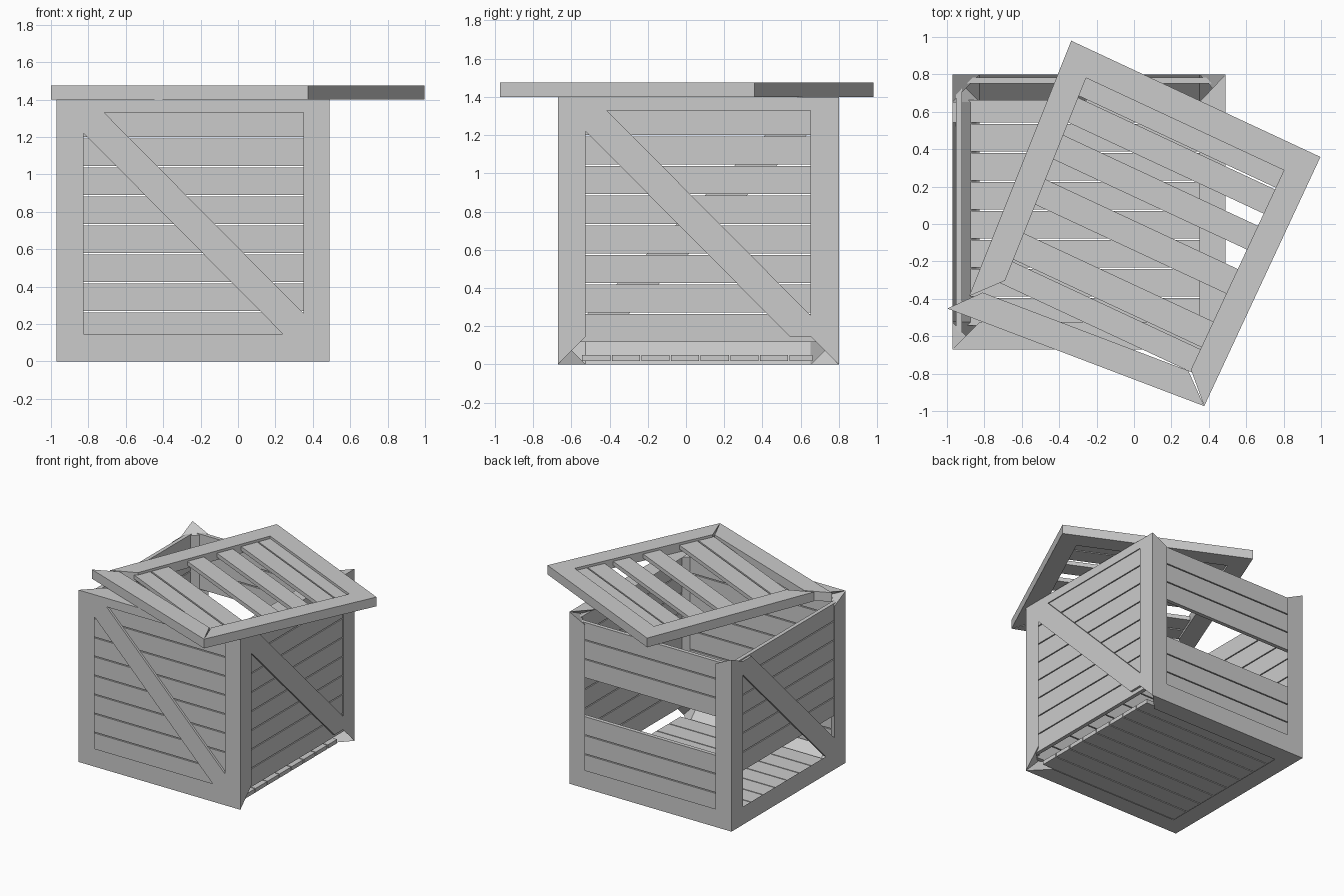
import bpy, bmesh, math
from mathutils import Vector, Matrix

if "Cube" in bpy.data.objects:
    bpy.data.objects.remove(bpy.data.objects["Cube"])

# Outer and inner frame lines along x, y and z
LINES = [(-0.97, -0.825, 0.35, 0.49), (-0.67, -0.525, 0.652, 0.80), (0.0, 0.147, 1.33, 1.40)]
PITCH, GAP = 0.155, 0.008


def mesh_object(name, points, matrix=None):
    """Convex part from its corner points."""
    bm = bmesh.new()
    verts = [bm.verts.new(p) for p in points]
    bmesh.ops.convex_hull(bm, input=verts)
    bmesh.ops.dissolve_limit(bm, angle_limit=0.01, verts=bm.verts, edges=bm.edges)
    bmesh.ops.recalc_face_normals(bm, faces=bm.faces)
    me = bpy.data.meshes.new(name)
    bm.to_mesh(me)
    bm.free()
    ob = bpy.data.objects.new(name, me)
    bpy.context.collection.objects.link(ob)
    if matrix:
        ob.matrix_world = matrix
    return ob


def box(name, xr, yr, zr, matrix=None):
    return mesh_object(name, [(x, y, z) for x in xr for y in yr for z in zr], matrix)


# Triangular corner bars along every crate edge, with pointed mitred ends
def edge_bar(name, axis, sb, sc):
    b, c = [k for k in range(3) if k != axis]
    def pick(k, s, inner):
        return LINES[k][(1 if inner else 0) if s < 0 else (2 if inner else 3)]
    pts = []
    for end in (-1, 1):
        for ib, ic in ((0, 0), (1, 0), (0, 1)):
            p = [0, 0, 0]
            p[axis] = pick(axis, end, ib or ic)
            p[b], p[c] = pick(b, sb, ib), pick(c, sc, ic)
            pts.append(p)
    mesh_object(name, pts)


missing = {(1, 1, -1), (1, -1, 1), (0, 1, 1)}     # rails that have fallen off
for axis, label in enumerate(("cross_rail", "side_rail", "post")):
    for sb in (-1, 1):
        for sc in (-1, 1):
            if (axis, sb, sc) not in missing:
                edge_bar(label, axis, sb, sc)


# Panels: u axis runs along the planks, v axis across them, n is the depth axis
def depth(n, side, d):
    return LINES[n][0] + d if side < 0 else LINES[n][3] - d


def planks(name, u, v, n, side, centre, skip=()):
    for i in range(8):
        if i in skip:
            continue
        lo = centre + (i - 4) * PITCH
        r = [None] * 3
        r[u] = (LINES[u][0] + 0.06, LINES[u][3] - 0.06)
        r[v] = (max(lo + GAP / 2, LINES[v][1] - 0.03), min(lo + PITCH - GAP / 2, LINES[v][2] + 0.01))
        r[n] = (depth(n, side, 0.018), depth(n, side, 0.05))
        box(name, *r)


planks("front_plank", 0, 2, 1, -1, 0.732)
planks("back_plank", 0, 2, 1, 1, 0.732, (3, 4))
planks("right_plank", 1, 2, 0, 1, 0.732)
planks("left_plank", 1, 2, 0, -1, 0.732, (0, 1))
planks("floor_plank", 0, 1, 2, -1, 0.073)


# Diagonal braces, flush with the frame and clipped to its opening
def brace(name, u, n, side, falling):
    u0, u1 = LINES[u][1], LINES[u][2]
    z0, z1 = LINES[2][1], LINES[2][2]
    k = 0.11
    prof = [(u0, z1), (u0 + k, z1), (u1, z0 + k), (u1, z0), (u1 - k, z0), (u0, z1 - k)]
    pts = []
    for a, z in prof:
        if not falling:
            a = u0 + u1 - a
        for d in (0.0, 0.018):
            p = [0, 0, z]
            p[u], p[n] = a, depth(n, side, d)
            pts.append(p)
    mesh_object(name, pts)


brace("front_brace", 0, 1, -1, True)
brace("right_brace", 1, 0, 1, True)
brace("left_brace", 1, 0, -1, False)

# Lid lying askew on top of the crate
LID = Matrix.Translation((0.02, 0.003, 1.40)) @ Matrix.Rotation(math.radians(-25), 4, 'Z')
H, W, T = 0.735, 0.147, 0.075


def lid_bar(name, turn, pivot=(0, 0), slip=0):
    pts = [(x, y, z) for x, y in ((-H, -H), (H, -H), (H - W, W - H), (W - H, W - H)) for z in (0, T)]
    pv = Vector((*pivot, 0))
    loose = Matrix.Translation(pv) @ Matrix.Rotation(math.radians(slip), 4, 'Z') @ Matrix.Translation(-pv)
    mesh_object(name, pts, LID @ loose @ Matrix.Rotation(math.radians(turn), 4, 'Z'))


lid_bar("lid_front_bar", 0, (H, -H), 4.2)
lid_bar("lid_right_bar", 90)
lid_bar("lid_back_bar", 180)
lid_bar("lid_left_bar", 270, (-H, H), 3.2)

# Lid planks with uneven gaps
for lo, hi in ((-0.60, -0.468), (-0.456, -0.305), (-0.14, 0.005), (0.12, 0.26), (0.332, 0.475), (0.485, 0.61)):
    box("lid_plank", (-H + 0.08, H - 0.08), (lo, hi), (0.022, 0.055), LID)
